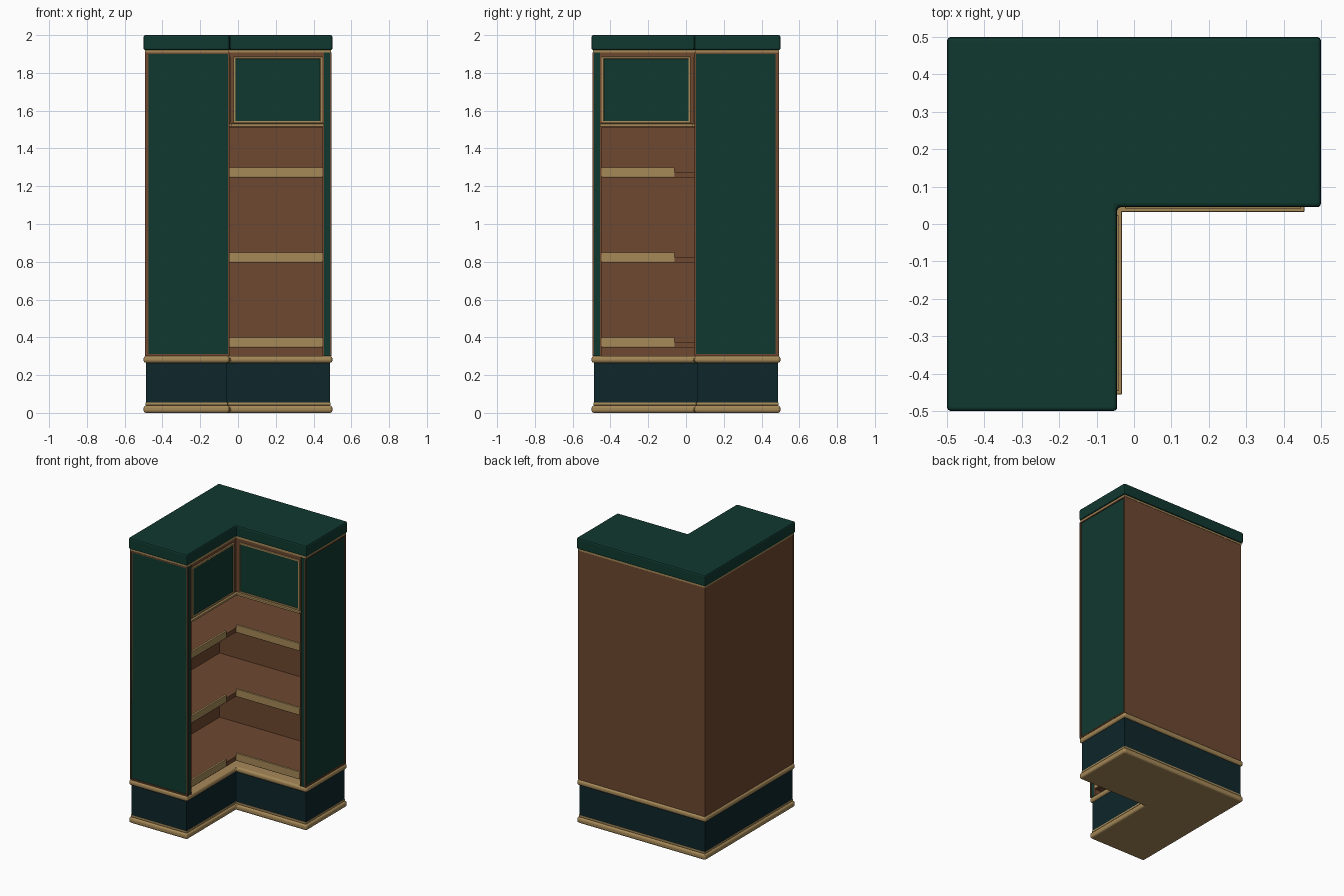
import bpy
import bmesh

cube = bpy.data.objects.get("Cube")
if cube:
    bpy.data.objects.remove(cube, do_unlink=True)


def material(name, rgb):
    m = bpy.data.materials.new(name)
    lin = [(c / 255 / 12.92 if c < 11 else ((c / 255 + 0.055) / 1.055) ** 2.4) for c in rgb]
    m.diffuse_color = (*lin, 1)
    m.use_nodes = True
    bsdf = next(n for n in m.node_tree.nodes if n.type == "BSDF_PRINCIPLED")
    bsdf.inputs["Base Color"].default_value = (*lin, 1)
    return m


GREEN = material("deep green paint", (16, 56, 47))
NAVY = material("dark teal base paint", (14, 38, 42))
BROWN = material("brown wood", (110, 72, 48))
GOLD = material("golden oak", (166, 137, 88))


def prism(name, outline, z0, z1, mat, bevel=0.0, segments=2):
    """Extrude a counter-clockwise outline between two heights."""
    bm = bmesh.new()
    face = bm.faces.new([bm.verts.new((x, y, z0)) for x, y in outline])
    geom = bmesh.ops.extrude_face_region(bm, geom=[face])["geom"]
    top = [v for v in geom if isinstance(v, bmesh.types.BMVert)]
    bmesh.ops.translate(bm, verts=top, vec=(0, 0, z1 - z0))
    bmesh.ops.recalc_face_normals(bm, faces=bm.faces)
    mesh = bpy.data.meshes.new(name)
    bm.to_mesh(mesh)
    bm.free()
    mesh.materials.append(mat)
    ob = bpy.data.objects.new(name, mesh)
    bpy.context.collection.objects.link(ob)
    if bevel:
        mod = ob.modifiers.new("rounded edges", "BEVEL")
        mod.width = bevel
        mod.segments = segments
    return ob


def l_slab(name, e, n, z0, z1, mat, bevel=0.0, segments=2):
    """L-shaped slab: outer half size e, inner corner offset n."""
    outline = [(-e, -e), (-n, -e), (-n, n), (e, n), (e, e), (-e, e)]
    return prism(name, outline, z0, z1, mat, bevel, segments)


def box(name, x, y, z, mat, bevel=0.0):
    outline = [(x[0], y[0]), (x[1], y[0]), (x[1], y[1]), (x[0], y[1])]
    return prism(name, outline, *z, mat, bevel)


def swap(r):
    return (-r[1], -r[0])


def both_wings(name, x, y, z, mat, bevel=0.0):
    """Part on the side wing and its diagonal mirror on the front wing."""
    box("side_wing_" + name, x, y, z, mat, bevel)
    box("front_wing_" + name, swap(y), swap(x), z, mat, bevel)


# Plinth, mouldings and top
l_slab("bottom_moulding", 0.5, 0.045, 0, 0.04, GOLD, 0.014, 3)
l_slab("plinth", 0.487, 0.058, 0.04, 0.265, NAVY)
l_slab("plinth_bead", 0.49, 0.054, 0.04, 0.055, GOLD, 0.004)
l_slab("upper_moulding", 0.5, 0.045, 0.265, 0.302, GOLD, 0.014, 3)
l_slab("top_bead", 0.492, 0.05, 1.908, 1.922, GOLD)
l_slab("top", 0.5, 0.045, 1.92, 2.0, GREEN, 0.01)

# Carcass: backs, end panels and their linings
BODY = (0.302, 1.908)
both_wings("back", (-0.49, 0.488), (0.475, 0.49), BODY, BROWN)
both_wings("end_panel", (0.456, 0.488), (0.05, 0.484), BODY, GREEN)
both_wings("end_lining", (0.447, 0.456), (0.047, 0.476), BODY, BROWN)

# Thin frame round each end panel
EDGE = (0.486, 0.494)
both_wings("end_front_stile", EDGE, (0.045, 0.054), BODY, BROWN)
both_wings("end_back_stile", EDGE, (0.484, 0.493), BODY, BROWN)
both_wings("end_bottom_rail", EDGE, (0.05, 0.488), (0.302, 0.311), BROWN)
both_wings("end_top_rail", EDGE, (0.05, 0.488), (1.9, 1.908), BROWN)

# Shelves with oak front edges; the front wing edge stops before the corner
for i, z in enumerate((0.345, 0.795, 1.245)):
    l_slab(f"shelf_{i + 1}", 0.48, 0.052, z, z + 0.03, BROWN)
    edge_z = (z + 0.004, z + 0.055)
    box(f"side_wing_shelf_edge_{i + 1}", (-0.05, 0.447), (0.046, 0.062), edge_z, GOLD, 0.003)
    box(f"front_wing_shelf_edge_{i + 1}", (-0.062, -0.046), (-0.447, -0.06), edge_z, GOLD, 0.003)

# Upper cupboards: floor, fronts, framed green doors and oak lip
l_slab("cupboard_floor", 0.48, 0.056, 1.512, 1.53, BROWN)
both_wings("cupboard_front", (-0.062, 0.447), (0.052, 0.064), (1.512, 1.908), BROWN)
both_wings("cupboard_lip", (-0.05, 0.456), (0.032, 0.054), (1.516, 1.531), GOLD, 0.003)
both_wings("door", (-0.016, 0.44), (0.047, 0.053), (1.54, 1.88), GREEN)
FRONT = (0.041, 0.053)
for name, z in (("bottom_rail", (1.534, 1.545)), ("top_rail", (1.874, 1.886))):
    both_wings("door_" + name, (-0.024, 0.447), FRONT, z, GOLD, 0.003)
for name, x in (("inner_stile", (-0.024, -0.012)), ("outer_stile", (0.435, 0.447))):
    both_wings("door_" + name, x, FRONT, (1.534, 1.886), GOLD, 0.003)
